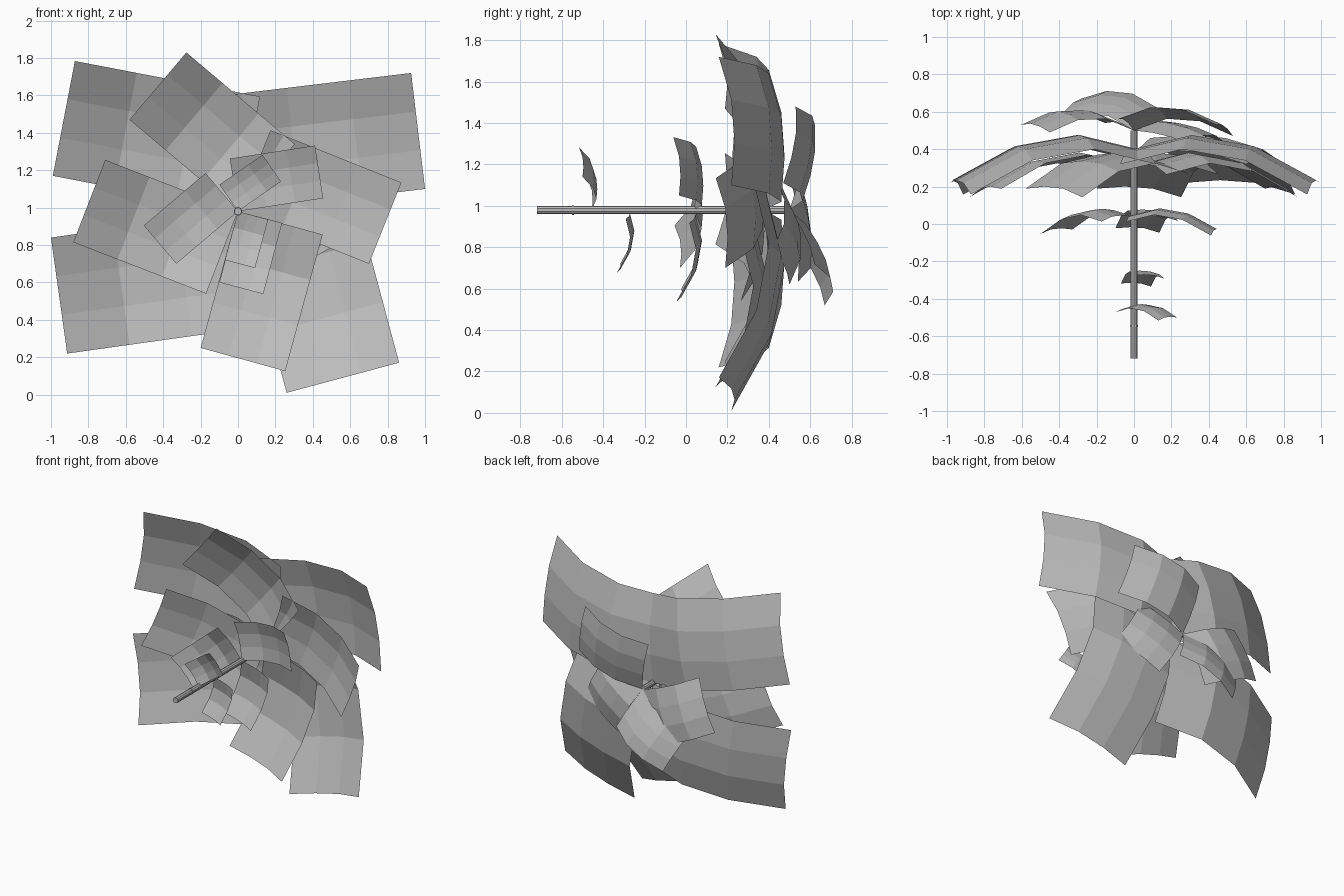
import bpy, bmesh, math
from mathutils import Vector

cube = bpy.data.objects.get("Cube")
if cube:
    bpy.data.objects.remove(cube, do_unlink=True)

grey = bpy.data.materials.new("plain_grey")
grey.use_nodes = True
colour = (0.5, 0.5, 0.5, 1)
grey.diffuse_color = colour
grey.node_tree.nodes["Principled BSDF"].inputs["Base Color"].default_value = colour

AXIS_Z = 0.98
LENGTH_BUMP = (0, 0.133, 0.127, 0)
WIDTH_BUMP = (0, 0.035, 0.04, 0)


def finish(name, bm):
    mesh = bpy.data.meshes.new(name)
    bm.to_mesh(mesh)
    bm.free()
    mesh.materials.append(grey)
    obj = bpy.data.objects.new(name, mesh)
    bpy.context.collection.objects.link(obj)
    return obj


def leaf(name, base_y, dx, dz, side, width=None, tip=None, tilt=None):
    """Curled 3x3 sheet with one corner on the stem; side 1 turns anticlockwise."""
    size = math.hypot(dx, dz)
    width = width or 0.62 * size
    tip = -0.16 * size if tip is None else tip
    tilt = -0.06 * size if tilt is None else tilt
    along = Vector((dx, 0, dz))
    across = Vector((-dz, 0, dx)) * (side * width / size)
    bm = bmesh.new()
    rows = []
    for i in range(4):
        row = []
        for j in range(4):
            u, v = i / 3, j / 3
            p = along * u + across * v
            p.y = base_y + tip * u + tilt * v + size * (LENGTH_BUMP[i] + WIDTH_BUMP[j])
            p.z += AXIS_Z
            row.append(bm.verts.new(p))
        rows.append(row)
    for i in range(3):
        for j in range(3):
            bm.faces.new((rows[i][j], rows[i + 1][j], rows[i + 1][j + 1], rows[i][j + 1]))
    bm.normal_update()
    if sum(f.normal.y for f in bm.faces) > 0:
        bmesh.ops.reverse_faces(bm, faces=bm.faces[:])
    return finish(name, bm)


def rod(name, y0, y1, radius):
    """Round bar along the stem axis."""
    bm = bmesh.new()
    bmesh.ops.create_cone(bm, cap_ends=True, segments=10, radius1=radius,
                          radius2=radius, depth=y1 - y0)
    for v in bm.verts:
        v.co = Vector((v.co.x, (y0 + y1) / 2 + v.co.z, AXIS_Z - v.co.y))
    bmesh.ops.recalc_face_normals(bm, faces=bm.faces[:])
    return finish(name, bm)


# Stem and its thin ring
rod("stem", -0.72, 0.5, 0.02)
rod("stem_ring", -0.55, -0.54, 0.023)

# Large leaves
leaf("large_leaf_upper_right", 0.38, -0.99, 0.19, -1)
leaf("large_leaf_upper_left", 0.38, 1.0, 0.12, 1)
leaf("large_leaf_lower_right", 0.38, -1.0, -0.14, 1)
leaf("large_leaf_lower_left", 0.38, 0.26, -0.97, 1)

# Medium leaves
leaf("medium_leaf_top", 0.31, -0.58, 0.49, -1)
leaf("medium_leaf_right", 0.31, -0.71, 0.275, 1)
leaf("medium_leaf_left", 0.31, 0.70, -0.28, 1)
leaf("medium_leaf_bottom", 0.31, -0.20, -0.73, 1)

# Small leaves
leaf("small_leaf_left", 0.04, 0.455, 0.07, 1)
leaf("small_leaf_right", 0.04, -0.33, -0.28, -1)
leaf("small_leaf_bottom", 0.04, -0.10, -0.38, 1)

# Tiny leaves near the tip
leaf("tiny_leaf_upper", -0.455, 0.23, 0.16, 1)
leaf("tiny_leaf_lower", -0.275, -0.07, -0.26, 1)

# Back leaves
leaf("back_leaf_upper", 0.5, 0.53, 0.13, 1, 0.38, -0.03, 0.06)
leaf("back_leaf_lower", 0.5, -0.41, -0.20, 1, 0.29, 0.05, 0.12)
leaf("back_leaf_right", 0.5, -0.45, 0.20, 1, 0.38, -0.01, 0.04)
leaf("back_leaf_left", 0.5, 0.20, -0.36, 1, 0.35, 0.0, -0.08)
